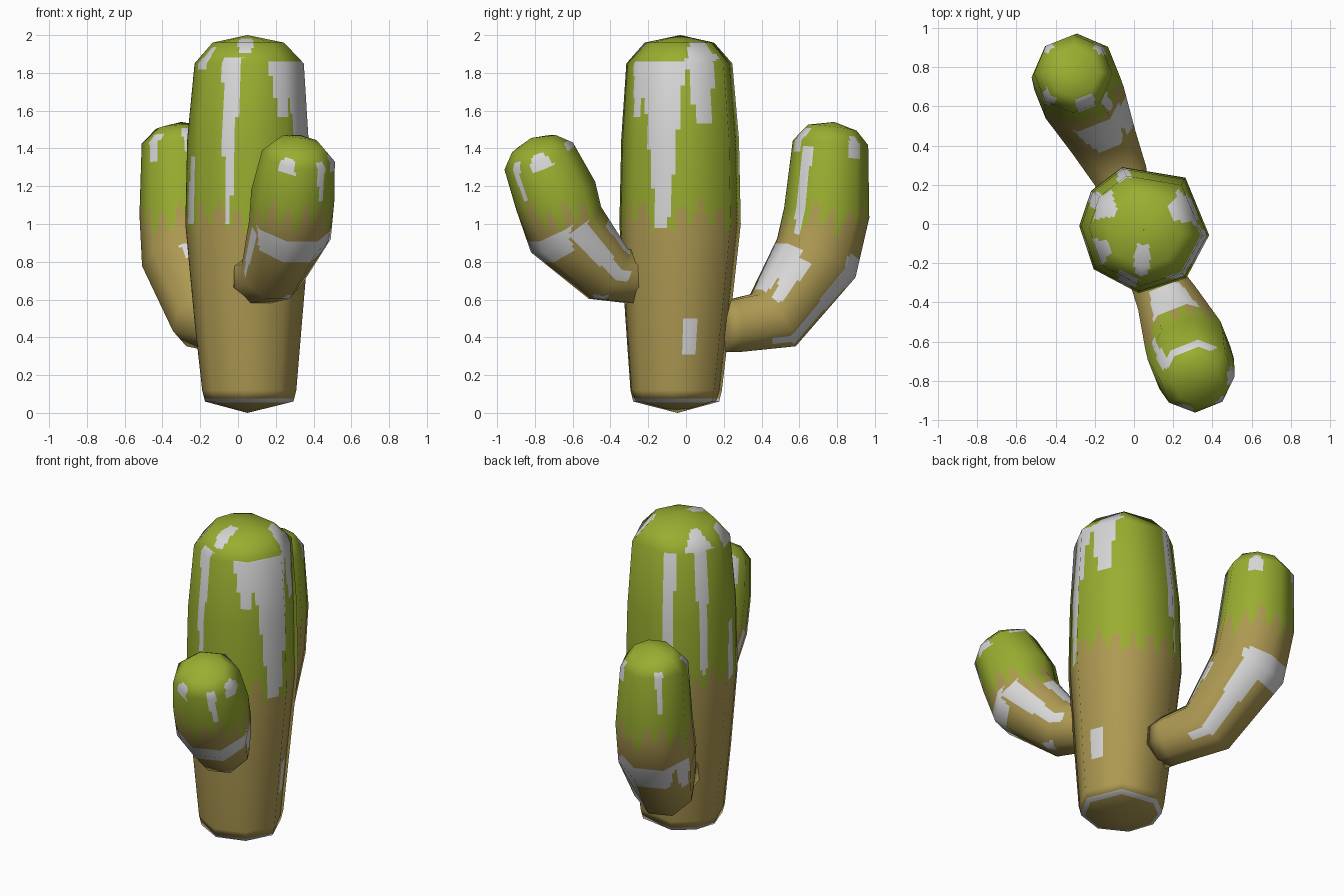
import bpy, math
from mathutils import Vector

if "Cube" in bpy.data.objects:
    bpy.data.objects.remove(bpy.data.objects["Cube"])

# materials
def mat(name, col):
    m = bpy.data.materials.new(name)
    m.diffuse_color = (*col, 1)
    m.use_nodes = True
    m.node_tree.nodes["Principled BSDF"].inputs["Base Color"].default_value = m.diffuse_color
    return m

MATS = [mat("tan_base", (0.42, 0.32, 0.085)),
        mat("green_skin", (0.32, 0.42, 0.03)),
        mat("pale_grey", (0.68, 0.68, 0.68))]
COLS, ROWS = 10, 24      # fine faces per coarse side / segment, only for painted borders
UP = Vector((0, 0, 1))


def wedge(u, v, a, top, bot, v0, v1):
    """True inside a patch centred on angle a, half width top..bot, rings v0..v1."""
    if not v0 <= v <= v1:
        return False
    w = bot + (top - bot) * (v - v0) / (v1 - v0)
    return abs((u - a + 180) % 360 - 180) < w


def loft(name, rings, angles, frame, patches, line, fingers):
    """rings: (x, y, z, radius). Flat coarse sides, smooth interpolated normals."""
    n, k = len(rings), len(angles)
    cen = [Vector(r[:3]) for r in rings]
    P, N = [], []
    for j, r in enumerate(rings):
        T = (cen[min(j + 1, n - 1)] - cen[max(j - 1, 0)]).normalized()
        O, S = frame(T)
        P.append([]), N.append([])
        for a in angles:
            e = O * math.cos(math.radians(a)) + S * math.sin(math.radians(a))
            P[j].append(cen[j] + e * r[3])
            if j in (0, n - 1):
                N[j].append(T if j else -T)
            else:
                d = cen[j + 1] - cen[j - 1] + e * (rings[j + 1][3] - rings[j - 1][3])
                d.normalize()
                N[j].append((e - d * e.dot(d)).normalized())

    def mix(G, j, i, f, g):
        b = min(j + 1, n - 1)
        i2 = (i + 1) % k
        return G[j][i].lerp(G[j][i2], f).lerp(G[b][i].lerp(G[b][i2], f), g)

    verts, norms, faces, mats = [], [], [], []
    W, H = k * COLS, (n - 1) * ROWS
    for y in range(H + 1):
        for x in range(W):
            arg = (y // ROWS, x // COLS, (x % COLS) / COLS, (y % ROWS) / ROWS)
            verts.append(mix(P, *arg))
            norms.append(mix(N, *arg).normalized())
    for y in range(H):
        v = (y + .5) / ROWS
        for x in range(W):
            x2 = (x + 1) % W
            f = (y * W + x, y * W + x2, (y + 1) * W + x2, (y + 1) * W + x)
            i = x // COLS
            step = (angles[(i + 1) % k] - angles[i]) % 360
            u = angles[i] + step * ((x % COLS) + .5) / COLS
            z = sum(verts[q].z for q in f) / 4
            # dripping fingers between green and tan, pale patches over both
            c = math.cos(math.radians(u * fingers))
            edge = line + .065 * c + .03 * math.sin(math.radians(u * 5))
            m = 1 if z > edge else 0
            if any(wedge(u, v, *p) for p in patches):
                m = 2
            faces.append(f)
            mats.append(m)
    me = bpy.data.meshes.new(name)
    me.from_pydata(verts, [], faces)
    for m in MATS:
        me.materials.append(m)
    me.polygons.foreach_set("material_index", mats)
    me.polygons.foreach_set("use_smooth", [True] * len(faces))
    me.update()
    me.normals_split_custom_set_from_vertices([tuple(v) for v in norms])
    ob = bpy.data.objects.new(name, me)
    bpy.context.collection.objects.link(ob)
    return ob


# trunk
loft("trunk",
     [(.05, -.045, 0, 0), (.06, -.045, .06, .235), (.06, -.045, .12, .25),
      (.055, -.035, .5, .287), (.053, -.022, 1, .332), (.053, -.022, 1.45, .322),
      (.06, -.027, 1.85, .29), (.055, -.03, 1.96, .19), (.05, -.03, 2, .001)],
     [-6, 51, 110, 145, 178, 219, 265, 310],
     lambda T: (Vector((1, 0, 0)), Vector((0, 1, 0))),
     [(-20, 26, 6, 3.95, 6.1), (24, 20, 7, 5.2, 6.25), (-52, 18, 5, 5.3, 6.1),
      (-110, 13, 2, 4, 6.3), (-165, 6, 8, 4, 4.8), (150, 10, 3, 4.2, 6.2),
      (112, 8, 4, 4.1, 6.1), (-95, 22, 8, 6.5, 7.6), (30, 14, 20, 6.2, 7.1),
      (150, 8, 20, 6.1, 7.1), (205, 8, 16, 5.9, 6.8), (14, 6, 7, 2.5, 3),
      (0, 181, 181, .93, 1.25)],
     1.04, 18)


# arms: angle 0 is the outer underside, 180 the inner side facing the trunk
def arm(name, heading, rings, patches, line):
    h = Vector((*heading, 0)).normalized()
    side = h.cross(UP)
    loft(name, rings, [22.5 + 45 * i for i in range(8)],
         lambda T: (T.cross(side).normalized(), -side), patches, line, 14)


arm("back_arm", (-.37, .93),
    [(-.04, .12, .45, .14), (-.07, .25, .46, .15), (-.17, .46, .49, .185),
     (-.28, .69, .82, .232), (-.295, .745, 1.06, .227), (-.31, .765, 1.43, .2),
     (-.305, .775, 1.51, .13), (-.30, .785, 1.54, .001)],
    [(-45, 22, 8, 1.6, 3.2), (-8, 50, 40, 2.85, 3.3), (190, 40, 22, 2.1, 2.9),
     (-125, 18, 10, 2.1, 2.8), (-150, 9, 4, 3.2, 4.9), (55, 14, 6, 2.6, 3.3),
     (22, 9, 4, 4.4, 5.4), (-68, 8, 14, 4.8, 5.5), (112, 16, 8, 4.7, 5.5),
     (180, 18, 14, 4.85, 5.8)],
    1.03)

arm("front_arm", (.37, -.93),
    [(.06, -.16, .72, .14), (.12, -.29, .72, .15), (.18, -.41, .735, .17),
     (.275, -.635, .97, .222), (.29, -.69, 1.15, .222), (.32, -.78, 1.36, .195),
     (.325, -.805, 1.425, .125), (.33, -.82, 1.455, .001)],
    [(0, 80, 62, 2.8, 3.25), (88, 18, 9, 1.5, 3.1), (175, 40, 30, 1.8, 2.7),
     (-88, 12, 8, 2, 3), (22, 9, 5, 4.2, 5.4), (68, 10, 20, 4.8, 5.5),
     (-40, 10, 16, 4.85, 5.5), (180, 45, 55, 4.9, 5.3), (-135, 8, 4, 3.2, 4.9),
     (20, 7, 18, 1.8, 2.1)],
    1.04)
